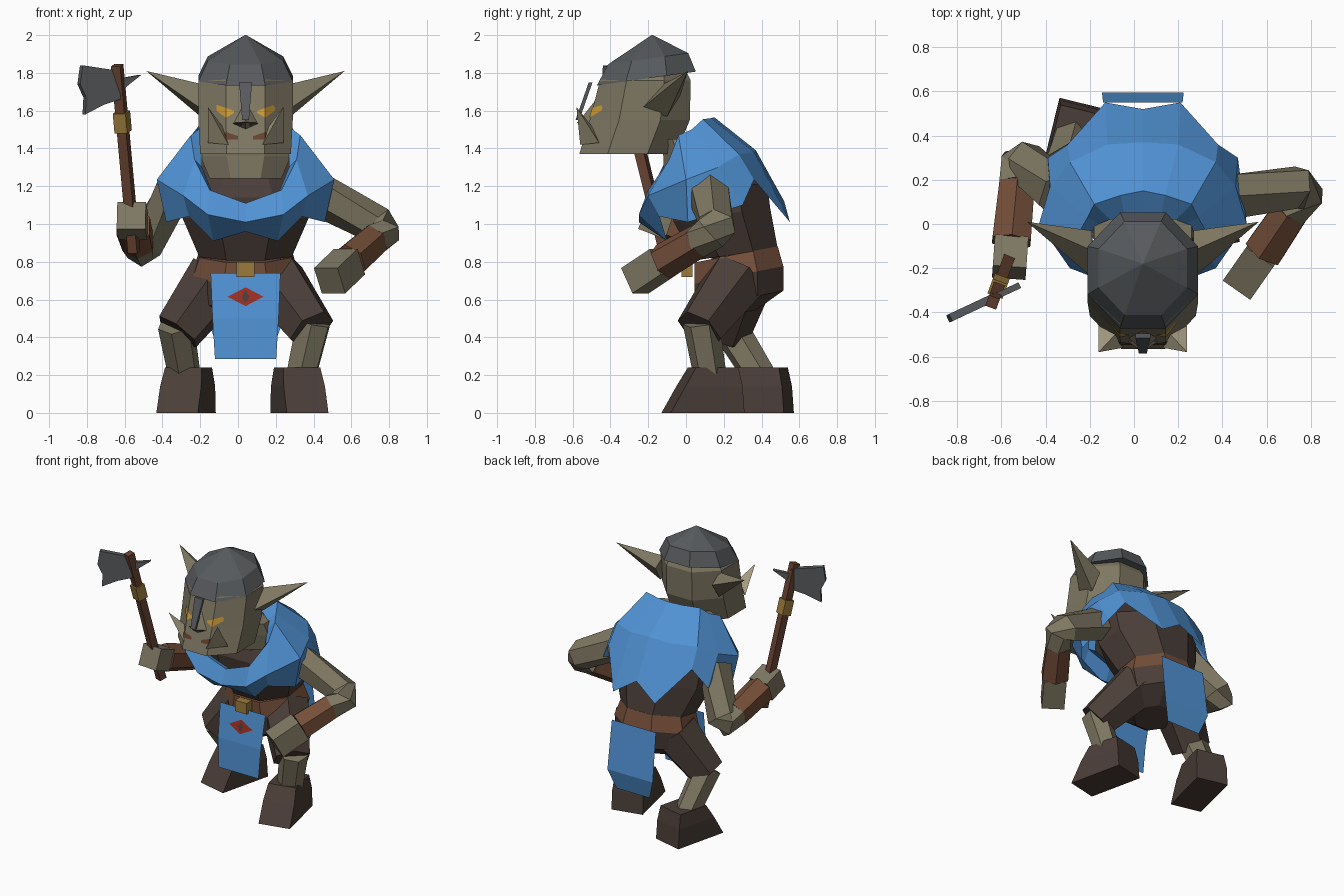
import bpy, bmesh, math
from mathutils import Vector

if "Cube" in bpy.data.objects:
    bpy.data.objects.remove(bpy.data.objects["Cube"], do_unlink=True)

CX = 0.04  # body centre line


def material(name, r, g, b):
    m = bpy.data.materials.new(name)
    lin = [((c / 255 + 0.055) / 1.055) ** 2.4 for c in (r, g, b)] + [1]
    m.diffuse_color = lin
    m.use_nodes = True
    m.node_tree.nodes["Principled BSDF"].inputs["Base Color"].default_value = lin
    return m


BLUE = material("blue cloth", 80, 146, 212)
SKIN = material("olive skin", 126, 119, 98)
DARK = material("dark leather", 75, 62, 56)
BROWN = material("brown leather", 116, 78, 57)
GREY = material("iron", 87, 90, 93)
GOLD = material("brass", 156, 123, 60)
RED = material("red emblem", 160, 46, 34)
EYE = material("amber eye", 202, 153, 56)
IVORY = material("ivory", 172, 162, 134)
WOOD = material("dark red wood", 103, 66, 49)


def make(name, verts, faces, mat, closed=True):
    bm = bmesh.new()
    vs = [bm.verts.new(v) for v in verts]
    for f in faces:
        bm.faces.new([vs[i] for i in f])
    if closed:
        bmesh.ops.recalc_face_normals(bm, faces=bm.faces[:])
    link(name, bm, mat)


def hull(name, pts, mat):
    bm = bmesh.new()
    for p in pts:
        bm.verts.new(p)
    bmesh.ops.convex_hull(bm, input=bm.verts[:])
    link(name, bm, mat)


def link(name, bm, mat):
    mesh = bpy.data.meshes.new(name)
    bm.to_mesh(mesh)
    bm.free()
    mesh.materials.append(mat)
    bpy.context.collection.objects.link(bpy.data.objects.new(name, mesh))


def skin_rings(name, rings, mat):
    n = len(rings[0])
    faces = [(r * n + i, r * n + (i + 1) % n, (r + 1) * n + (i + 1) % n, (r + 1) * n + i)
             for r in range(len(rings) - 1) for i in range(n)]
    last = (len(rings) - 1) * n
    faces += [tuple(range(n)), tuple(range(last, last + n))]
    make(name, [p for r in rings for p in r], faces, mat)


def circle(n):
    """Unit polygon whose flat sides touch the unit box."""
    k = 1 / math.cos(math.pi / n)
    return [(k * math.cos((i + .5) * math.tau / n), k * math.sin((i + .5) * math.tau / n)) for i in range(n)]


def loft(name, sections, mat, n=8, tilt=0, yaw=0, x=CX):
    """Stack horizontal sections given as (y, z, half width, half depth)."""
    rings = []
    y0 = sections[0][0]
    for y, z, rx, ry in sections:
        ring = []
        for a, b in circle(n):
            px, py = a * rx, b * ry + y - y0
            ring.append((x + px * math.cos(yaw) - py * math.sin(yaw),
                         y0 + px * math.sin(yaw) + py * math.cos(yaw), z + b * ry * tilt))
        rings.append(ring)
    skin_rings(name, rings, mat)


def tube(name, pts, radii, mat, n=6):
    pts = [Vector(p) for p in pts]
    rings = []
    for i, p in enumerate(pts):
        t = Vector()
        if i:
            t += (p - pts[i - 1]).normalized()
        if i < len(pts) - 1:
            t += (pts[i + 1] - p).normalized()
        t.normalize()
        side = t.cross(Vector((0, 0, 1))).normalized()
        up = side.cross(t)
        rings.append([p + (side * a + up * b) * radii[i] for a, b in circle(n)])
    skin_rings(name, rings, mat)


def sheet(name, rows, mat):
    w = len(rows[0])
    faces = [(r * w + i, r * w + i + 1, (r + 1) * w + i + 1, (r + 1) * w + i)
             for r in range(len(rows) - 1) for i in range(w - 1)]
    make(name, [p for r in rows for p in r], faces, mat, False)


# Torso, belt and hips
waist, belt_low = (.265, .84, .245, .22), (.28, .73, .28, .235)
loft("torso", [(.1, 1.42, .2, .1), (.17, 1.18, .35, .26), (.19, 1.05, .335, .255), waist], DARK, tilt=.15)
loft("belt", [waist, belt_low], BROWN, tilt=.2)
loft("hips", [belt_low, (.28, .6, .25, .235), (.25, .52, .13, .12)], DARK, tilt=.2)
loft("buckle", [(.005, .72, .048, .03), (.005, .8, .048, .03)], GOLD, n=4)
loft("neck", [(-.03, 1.45, .22, .1), (.01, 1.36, .24, .13), (.03, 1.24, .19, .15)], SKIN)

# Head and helmet
loft("head", [(-.31, 1.37, .24, .255), (-.245, 1.55, .25, .265), (-.215, 1.76, .25, .24),
              (-.2, 1.85, .18, .18)], SKIN)
loft("helmet", [(-.21, 1.77, .25, .262), (-.2, 1.875, .2, .212), (-.18, 2, .003, .003)], GREY, tilt=.14)


def face_y(off, z):
    return -.57 + (z - 1.37) * .3 + max(0, abs(off) - .104) * 1.04


def face_strip(name, s, cols, mat):
    rows = [[(CX + s * c[0], face_y(c[0], c[k]), c[k]) for c in cols] for k in (1, 2)]
    sheet(name, rows, mat)


for s, label in ((1, "left"), (-1, "right")):
    at = lambda x, y, z: (CX + s * x, y, z)
    face_strip(label + "_eye", s, [(.06, 1.598, 1.588), (.104, 1.615, 1.563), (.155, 1.632, 1.6)], EYE)
    face_strip(label + "_lip", s, [(.04, 1.465, 1.447), (.104, 1.487, 1.447), (.15, 1.465, 1.45)], WOOD)
    hull(label + "_ear", [at(.23, -.12, 1.74), at(.22, -.25, 1.6), at(.24, -.1, 1.57),
                          at(.23, -.03, 1.68), at(.525, .01, 1.81)], SKIN)
    hull(label + "_tusk", [at(.09, -.56, 1.42), at(.2, -.46, 1.43), at(.125, -.5, 1.52),
                           at(.2, -.58, 1.62)], IVORY)

hull("nose", [(CX - .07, -.51, 1.53), (CX + .07, -.51, 1.53), (CX, -.575, 1.535),
              (CX, -.52, 1.5), (CX, -.46, 1.68)], SKIN)
hull("nostrils", [(CX - .07, -.53, 1.535), (CX + .07, -.53, 1.535), (CX, -.58, 1.54),
                  (CX, -.53, 1.51)], DARK)
hull("nose_guard", [(CX + s * w, y + d, z) for s in (1, -1) for d in (0, .02)
                    for w, y, z in ((.034, -.515, 1.75), (.018, -.585, 1.55))], GREY)

# Cape: half rows run from the front centre round to the back centre
lining = [(0, -.15, 1.09), (.17, -.15, 1.15), (.23, -.07, 1.3), (.23, -.04, 1.41),
          (.2, 0, 1.45), (.15, .02, 1.48), (.08, .02, 1.49), (0, .02, 1.49)]
collar = [(0, -.2, 1.11), (.19, -.2, 1.18), (.27, -.09, 1.34), (.29, -.04, 1.47),
          (.25, .03, 1.5), (.22, .09, 1.555), (.1, .13, 1.56), (0, .15, 1.565)]
shoulder = [(0, -.25, 1.01), (.2, -.25, 1.05), (.33, -.2, 1.15), (.47, 0, 1.235),
            (.42, .17, 1.3), (.33, .28, 1.37), (.16, .36, 1.38), (0, .37, 1.39)]
hem = [(0, -.16, .96), (.17, -.1, .91), (.3, -.14, 1.04), (.42, .01, 1.01),
       (.43, .3, 1.1), (.34, .36, 1.235), (.17, .55, 1.01), (0, .52, 1.12)]


def mirrored(row):
    return [(CX - x, y, z) for x, y, z in row[:0:-1]] + [(CX + x, y, z) for x, y, z in row]


sheet("cape", [mirrored(r) for r in (lining, collar, shoulder, hem)], BLUE)


# Hanging cloths and emblem
def cloth(name, profile):
    sheet(name, [[(CX + s * w, y, z) for s in (-1, 1)] for y, z, w in profile], BLUE)


cloth("front_cloth", [(0, .74, .185), (-.04, .5, .175), (-.05, .285, .162)])
cloth("back_cloth", [(.55, .8, .18), (.595, .45, .185), (.56, .31, .135)])
for name, w, h, gap, mat in (("emblem", .095, .05, .004, RED), ("emblem_slit", .02, .035, .007, DARK)):
    zy = lambda z: (z - .74) / 6 - gap
    pts = [(CX + a * w, zy(.615 + b * h), .615 + b * h) for a, b in ((-1, 0), (0, -1), (1, 0), (0, 1))]
    make(name, pts, [(0, 1, 2, 3)], mat, False)

# Arms: upper arm with two-step elbow, leather bracer, fist
arms = {"left": [(.42, .12, 1.16), (.735, .165, .995), (.77, .13, .95), (.715, .065, .91),
                 (.59, -.12, .8), (.485, -.27, .7)],
        "right": [(-.33, .13, 1.18), (-.49, .275, .9), (-.525, .27, .865), (-.53, .18, .9),
                  (-.555, -.08, .99), (-.565, -.22, 1.045)]}
for label, p in arms.items():
    tube(label + "_arm", p[:4], (.1, .09, .082, .08), SKIN)
    tube(label + "_bracer", p[3:5], (.08, .087), BROWN)
    tube(label + "_fist", p[4:], (.076, .076), SKIN, n=4)

# Legs: thigh, shin, boot
legs = {"left": [(.19, .27, .71), (.39, .07, .44), (.4, .08, .48), (.33, .13, .18)],
        "right": [(-.11, .29, .71), (-.32, .21, .43), (-.33, .22, .47), (-.28, .4, .18)]}
boots = {"left": (.325, .09, .22), "right": (-.275, .35, -.24)}
for label, p in legs.items():
    tube(label + "_thigh", p[:2], (.15, .115), DARK)
    tube(label + "_shin", p[2:], (.085, .075), SKIN)
    x, y, yaw = boots[label]
    loft(label + "_boot", [(y, 0, .113, .2), (y + .035, .14, .112, .155), (y + .055, .24, .1, .115)],
         DARK, n=4, yaw=yaw, x=x)

# Axe
top, foot = Vector((-.64, -.355, 1.84)), Vector((-.55, -.11, .85))
tube("axe_handle", [top, foot], (.026, .026), WOOD, n=4)
tube("axe_band", [top.lerp(foot, .25), top.lerp(foot, .355)], (.036, .036), GOLD, n=4)


def plate(name, outline, half):
    along, across = Vector((.905, .425, 0)), Vector((-.425, .905, 0))
    base = Vector((-.63, -.33, 0))
    rings = [[base + along * u + across * d + Vector((0, 0, z)) for u, z in outline] for d in (-half, half)]
    skin_rings(name, rings, GREY)


plate("axe_blade", [(0, 1.81), (-.22, 1.84), (-.235, 1.74), (-.2, 1.67), (-.205, 1.58),
                    (-.1, 1.63), (0, 1.66)], .018)
plate("axe_spike", [(0, 1.77), (.125, 1.79), (0, 1.7)], .014)
